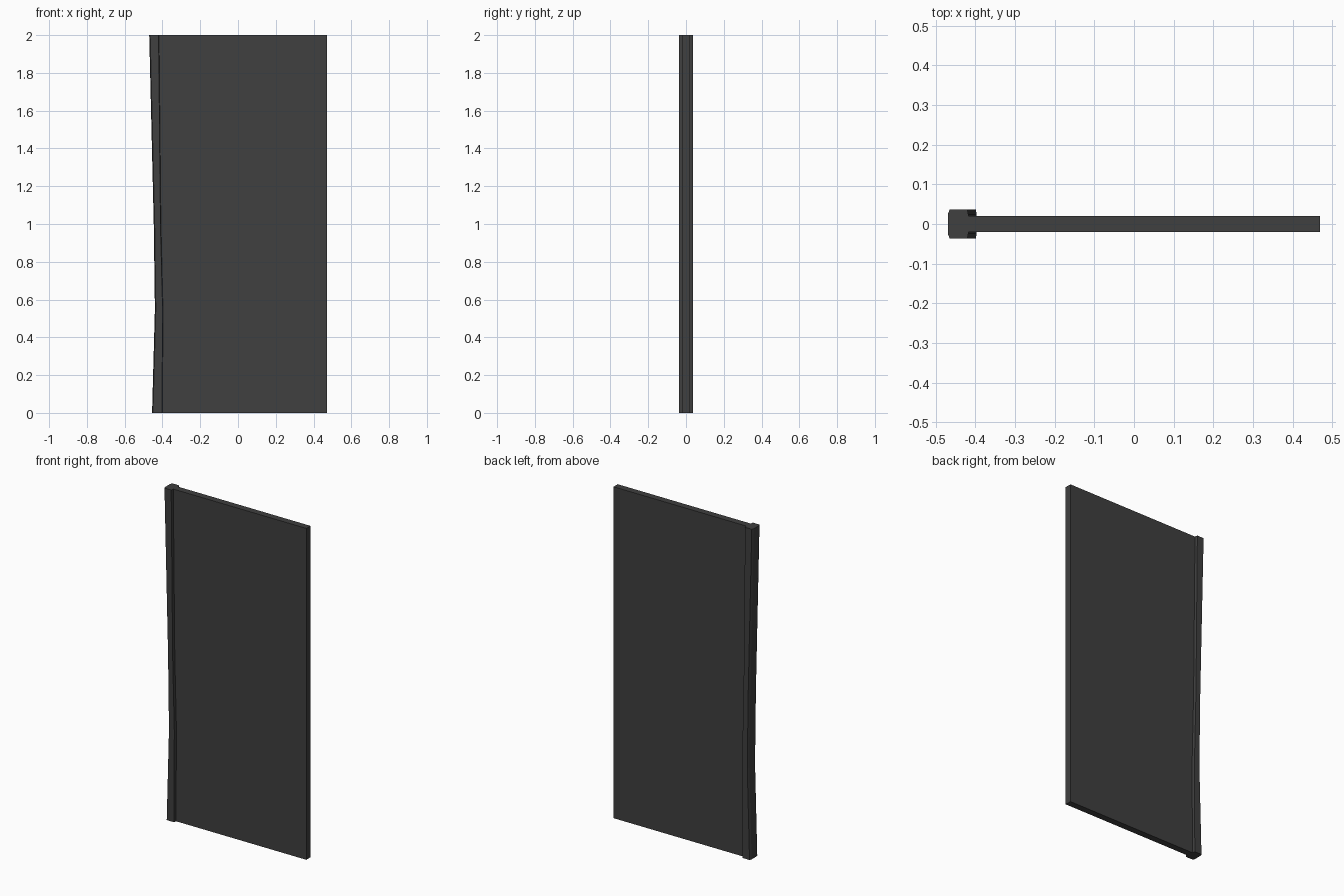
import bpy, bmesh

old = bpy.data.objects.get("Cube")
if old:
    bpy.data.objects.remove(old, do_unlink=True)

grey = bpy.data.materials.new("dark_grey")
grey.use_nodes = True
colour = (0.05, 0.05, 0.05, 1)
grey.diffuse_color = colour
grey.node_tree.nodes["Principled BSDF"].inputs["Base Color"].default_value = colour


def finish(bm, name):
    bmesh.ops.recalc_face_normals(bm, faces=bm.faces)
    mesh = bpy.data.meshes.new(name)
    bm.to_mesh(mesh)
    bm.free()
    mesh.materials.append(grey)
    obj = bpy.data.objects.new(name, mesh)
    bpy.context.collection.objects.link(obj)
    return obj


# Flat door panel, its hinge edge buried in the post
bm = bmesh.new()
bmesh.ops.create_cube(bm, size=1)
left, right = -0.425, 0.47
for v in bm.verts:
    v.co.x = left if v.co.x < 0 else right
    v.co.y *= 0.04
    v.co.z += 0.5
    v.co.z *= 2
finish(bm, "door_panel")

# Slightly bowed edge post: height, outer x, inner x
stations = [(0, -0.455, -0.4), (0.55, -0.44, -0.397),
            (1.0, -0.446, -0.408), (2, -0.47, -0.418)]
half, flat, bevel = 0.037, 0.024, 0.005
bm = bmesh.new()
rings = []
for z, outer, inner in stations:
    section = [(outer, -flat), (outer + bevel, -half),
               (inner - bevel / 2, -half), (inner, -flat),
               (inner, flat), (inner - bevel / 2, half),
               (outer + bevel, half), (outer, flat)]
    rings.append([bm.verts.new((x, y, z)) for x, y in section])
for low, high in zip(rings, rings[1:]):
    for i in range(len(low)):
        j = (i + 1) % len(low)
        bm.faces.new((low[i], low[j], high[j], high[i]))
bm.faces.new(rings[0])
bm.faces.new(rings[-1])
finish(bm, "edge_post")
